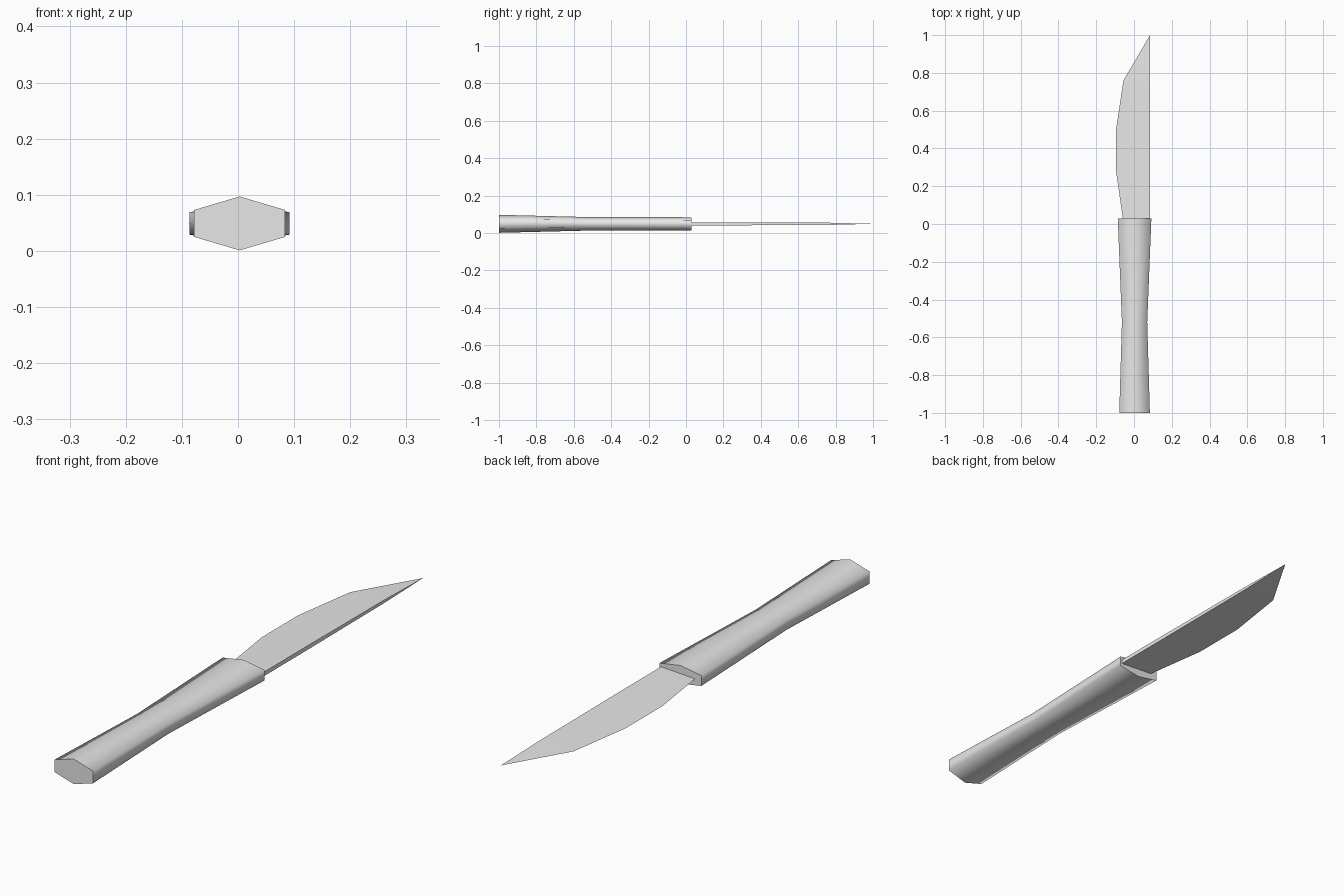
import bpy, bmesh

if "Cube" in bpy.data.objects:
    bpy.data.objects.remove(bpy.data.objects["Cube"], do_unlink=True)

MID_Z = 0.049

grey = bpy.data.materials.new("plain grey")
grey.use_nodes = True
colour = (0.8, 0.8, 0.8, 1)
grey.diffuse_color = colour
grey.node_tree.nodes["Principled BSDF"].inputs["Base Color"].default_value = colour


def finish(bm, name):
    bmesh.ops.recalc_face_normals(bm, faces=bm.faces)
    mesh = bpy.data.meshes.new(name)
    bm.to_mesh(mesh)
    bm.free()
    mesh.materials.append(grey)
    obj = bpy.data.objects.new(name, mesh)
    bpy.context.collection.objects.link(obj)
    return obj


# Handle: six-sided sections lofted along y, smooth sides and flat caps
def build_handle():
    bm = bmesh.new()
    # y, half width, half height at the ridge, half height at the sides
    sections = [(-1.0, 0.081, 0.048, 0.024),
                (-0.52, 0.067, 0.036, 0.020),
                (0.03, 0.089, 0.035, 0.020)]
    rings = []
    for y, w, h, s in sections:
        outline = [(0, h), (w, s), (w, -s), (0, -h), (-w, -s), (-w, s)]
        rings.append([bm.verts.new((x + 0.003, y, z + MID_Z)) for x, z in outline])
    for a, b in zip(rings, rings[1:]):
        for i in range(6):
            j = (i + 1) % 6
            bm.faces.new((a[i], a[j], b[j], b[i])).smooth = True
    for ring in (rings[0], rings[-1]):
        bm.faces.new(ring)
    return finish(bm, "handle")


# Blade: wedge with a thick straight spine and a sharp curved cutting edge
def build_blade():
    bm = bmesh.new()
    # y, cutting edge x, half thickness of the spine
    stations = [(0.0, -0.055, 0.008), (0.28, -0.095, 0.008),
                (0.5, -0.095, 0.007), (0.76, -0.056, 0.006)]
    spine_x = 0.085
    rows = [[bm.verts.new(p) for p in ((x, y, MID_Z),
                                       (spine_x, y, MID_Z + t),
                                       (spine_x, y, MID_Z - t))]
            for y, x, t in stations]
    tip = bm.verts.new((spine_x, 1.0, MID_Z))
    for i in range(3):
        j = (i + 1) % 3
        for a, b in zip(rows, rows[1:]):
            bm.faces.new((a[i], a[j], b[j], b[i]))
        bm.faces.new((rows[-1][i], rows[-1][j], tip))
    bm.faces.new(rows[0])
    return finish(bm, "blade")


build_handle()
build_blade()
